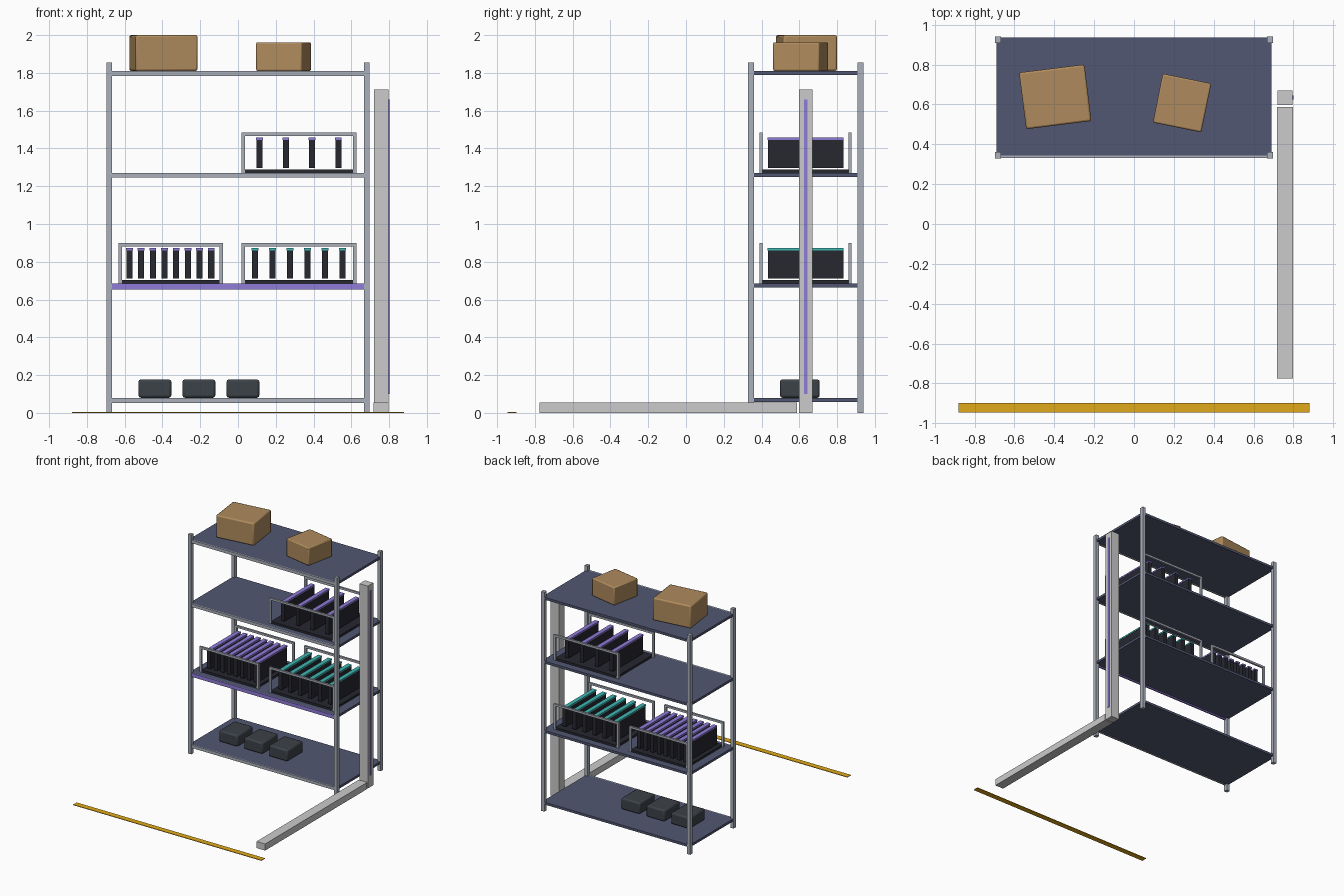
import bpy, math

if "Cube" in bpy.data.objects:
    bpy.data.objects.remove(bpy.data.objects["Cube"])


def material(name, rgb):
    m = bpy.data.materials.new(name)
    m.diffuse_color = (*rgb, 1)
    m.use_nodes = True
    m.node_tree.nodes["Principled BSDF"].inputs["Base Color"].default_value = m.diffuse_color
    return m


STEEL = material("steel", (.41, .44, .50))
PALE = material("pale_metal", (.64, .64, .65))
DECK = material("deck_blue", (.085, .095, .17))
DARK = material("dark_plastic", (.02, .021, .03))
POUCH = material("pouch_grey", (.045, .054, .065))
PURPLE = material("purple", (.28, .20, .70))
TEAL = material("teal", (.05, .48, .45))
CARD = material("cardboard", (.43, .26, .11))
YELLOW = material("yellow", (.75, .40, .01))


def box(name, x, y, z, mat, bevel=0, angle=0):
    """Box from (min, max) ranges, optionally turned about z and bevelled."""
    bpy.ops.mesh.primitive_cube_add(
        size=1, location=(sum(x) / 2, sum(y) / 2, sum(z) / 2))
    o = bpy.context.object
    o.name = name
    o.scale = (x[1] - x[0], y[1] - y[0], z[1] - z[0])
    bpy.ops.object.transform_apply(location=False, rotation=False, scale=True)
    o.rotation_euler.z = math.radians(angle)
    o.data.materials.append(mat)
    if bevel:
        b = o.modifiers.new("rounded_edges", 'BEVEL')
        b.width, b.segments = bevel, 2
        bpy.ops.object.shade_smooth_by_angle()
    return o


# Rack uprights
for side, x in (("left", (-.697, -.667)), ("right", (.667, .697))):
    for end, y in (("front", (.328, .36)), ("back", (.908, .94))):
        box(f"{end}_{side}_upright", x, y, (0, 1.854), STEEL)

# Shelf decks with front beams; the working shelf has a purple beam
for name, top, drop, mat in (("bottom", .078, .025, STEEL), ("working", .685, .031, PURPLE),
                             ("upper", 1.27, .025, STEEL), ("top", 1.81, .026, STEEL)):
    box(f"{name}_shelf_deck", (-.69, .69), (.342, .935), (top - .02, top), DECK)
    box(f"{name}_shelf_beam", (-.667, .667), (.332, .344), (top - drop, top), mat)


def tray(name, x0, x1, z, first, step, count, cap):
    """Tray base, front and back wire frames, and a row of upright modules."""
    box(f"{name}_base", (x0 + .015, x1 - .015), (.392, .874), (z, z + .018), DARK)
    for end, y in (("front", (.389, .405)), ("back", (.859, .875))):
        box(f"{name}_{end}_rail", (x0, x1), y, (z + .197, z + .214), STEEL)
        box(f"{name}_{end}_left_bar", (x0, x0 + .018), y, (z, z + .197), STEEL)
        box(f"{name}_{end}_right_bar", (x1 - .018, x1), y, (z, z + .197), STEEL)
    for i in range(count):
        c = first + i * step
        box(f"{name}_module_{i + 1}", (c - .016, c + .016), (.433, .833),
            (z + .026, z + .175), DARK)
        box(f"{name}_module_cap_{i + 1}", (c - .018, c + .018), (.431, .835),
            (z + .175, z + .187), cap)


tray("left_tray", -.633, -.08, .685, -.575, .0619, 8, PURPLE)
tray("right_tray", .018, .628, .685, .09, .0928, 6, TEAL)
tray("upper_tray", .018, .628, 1.27, .114, .139, 4, PURPLE)

# Cardboard boxes on top
box("large_carton", (-.56, -.23), (.495, .781), (1.81, 2.0), CARD, .01, 7.1)
box("small_carton", (.117, .365), (.482, .732), (1.81, 1.962), CARD, .008, -11.5)

# Small cases on the bottom shelf
for i in range(3):
    x = -.527 + i * .233
    box(f"small_case_{i + 1}", (x, x + .174), (.497, .708), (.08, .177), POUCH, .013)

# Side column with light strip and a long floor foot
box("side_column", (.719, .796), (.597, .67), (0, 1.711), PALE)
box("column_light_strip", (.792, .801), (.624, .644), (.10, 1.66), PURPLE)
box("column_foot", (.717, .797), (-.776, .588), (0, .056), PALE)

# Floor safety line
box("floor_line", (-.88, .88), (-.945, -.898), (0, .005), YELLOW)
